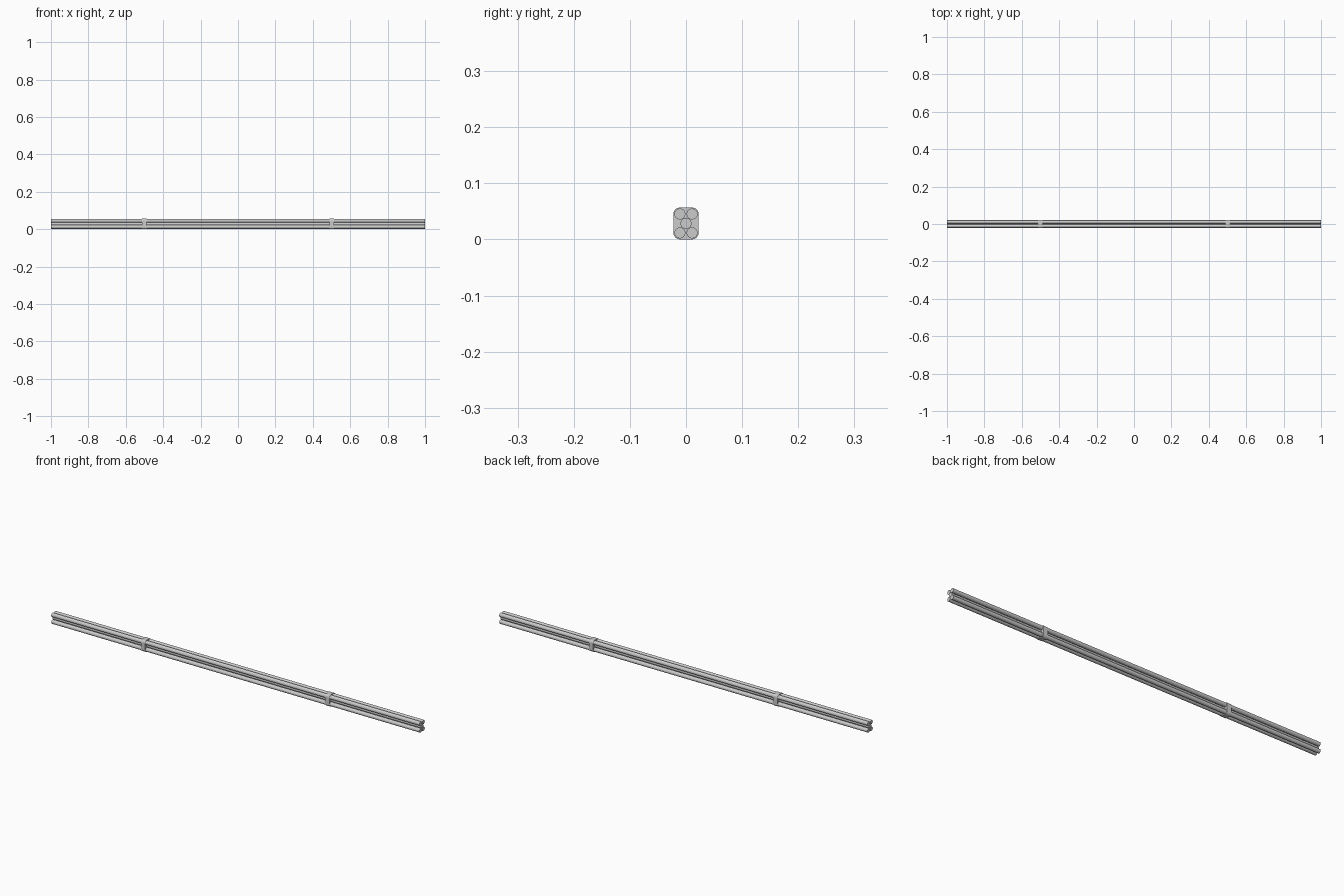
import bpy, bmesh, math

if "Cube" in bpy.data.objects:
    bpy.data.objects.remove(bpy.data.objects["Cube"])

R = 0.0099           # rod radius
DY, DZ = 0.0108, 0.0168
ZC = 0.0285          # bundle centre height
CORNER = 0.0117      # spacer corner radius


def prism(name, pts, x0, x1):
    """Extrude a closed (y, z) outline along x, flat shaded."""
    bm = bmesh.new()
    face = bm.faces.new([bm.verts.new((x0, y, z)) for y, z in pts])
    res = bmesh.ops.extrude_face_region(bm, geom=[face])
    verts = [v for v in res["geom"] if isinstance(v, bmesh.types.BMVert)]
    bmesh.ops.translate(bm, verts=verts, vec=(x1 - x0, 0, 0))
    # the extrude can drop the starting cap, so close any open loop
    bmesh.ops.holes_fill(bm, edges=[e for e in bm.edges if e.is_boundary], sides=0)
    bmesh.ops.recalc_face_normals(bm, faces=bm.faces)
    me = bpy.data.meshes.new(name)
    bm.to_mesh(me)
    bm.free()
    ob = bpy.data.objects.new(name, me)
    bpy.context.collection.objects.link(ob)
    return ob


def arc(cy, cz, r, a0, a1, n):
    return [(cy + r * math.cos(math.radians(a0 + (a1 - a0) * i / n)),
             cz + r * math.sin(math.radians(a0 + (a1 - a0) * i / n)))
            for i in range(n + 1)]


# Five long faceted rods: four at the corners and one in the middle
rods = {"rod_center": (0, 0)}
for sy, side in ((-1, "front"), (1, "back")):
    for sz, level in ((-1, "lower"), (1, "upper")):
        rods[f"rod_{level}_{side}"] = (sy * DY, sz * DZ)
for name, (y, z) in rods.items():
    prism(name, arc(y, ZC + z, R, 0, 360, 16)[:-1], -1, 1)

# Two rounded spacer plates holding the bundle together
outline = []
for k, (sy, sz) in enumerate(((1, 1), (-1, 1), (-1, -1), (1, -1))):
    outline += arc(sy * DY, ZC + sz * DZ, CORNER, 90 * k, 90 * k + 90, 4)
for x, side in ((-0.5, "left"), (0.5, "right")):
    prism(f"spacer_{side}", outline, x - 0.012, x + 0.012)
